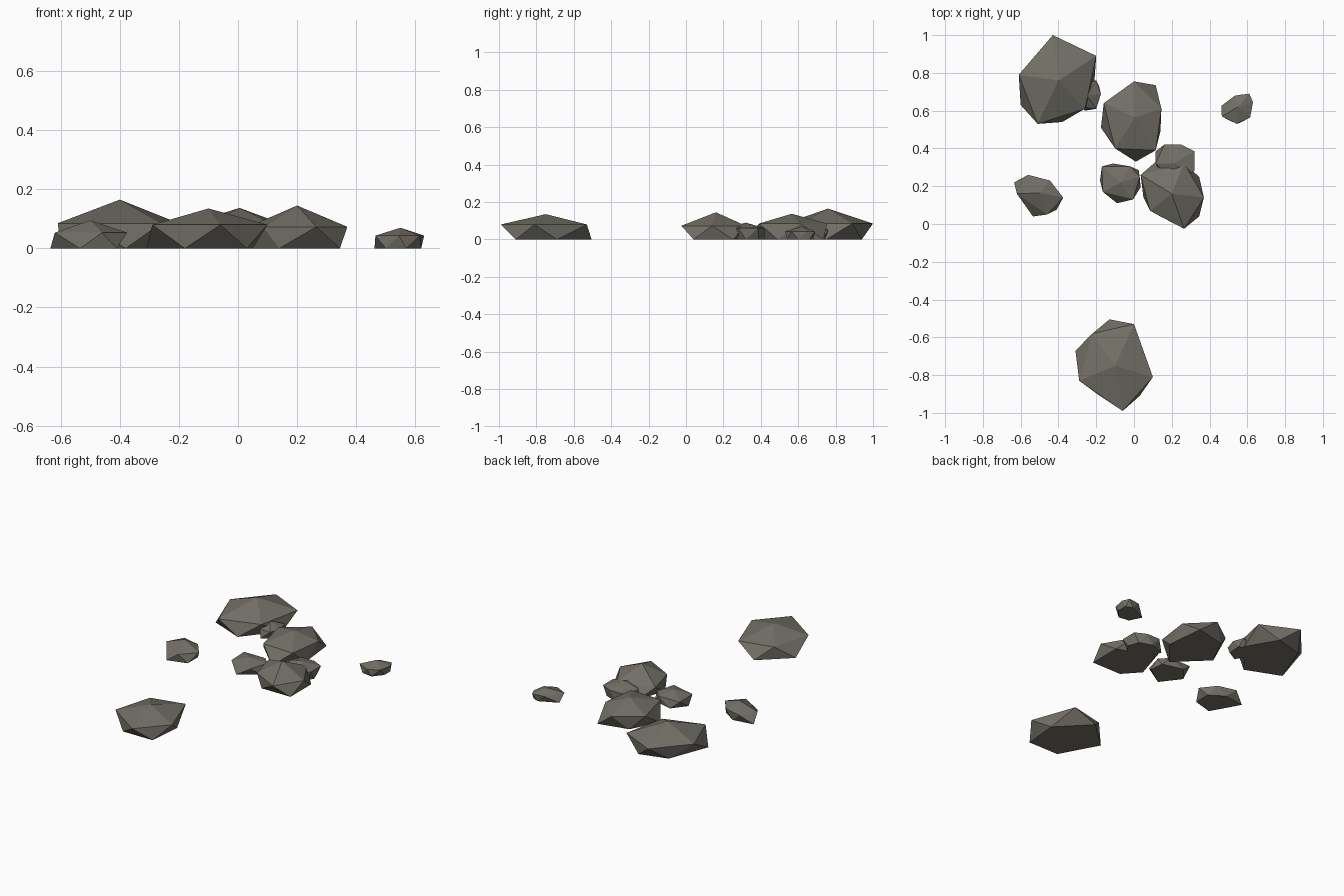
import bpy, bmesh

stone = bpy.data.materials.new("grey_brown_stone")
stone.diffuse_color = (0.17, 0.16, 0.135, 1)


def rock(name, apex, ring_z, ring, base):
    """Faceted stone: a peak, a wide shoulder ring and a ground ring."""
    bm = bmesh.new()
    bm.verts.new(apex)
    for x, y in ring:
        bm.verts.new((x, y, ring_z))
    for x, y in base:
        bm.verts.new((x, y, 0))
    res = bmesh.ops.convex_hull(bm, input=bm.verts)
    loose = {v for v in res["geom_interior"] + res["geom_unused"]
             if isinstance(v, bmesh.types.BMVert) and not v.link_faces}
    bmesh.ops.delete(bm, geom=list(loose), context='VERTS')
    bmesh.ops.recalc_face_normals(bm, faces=bm.faces)
    me = bpy.data.meshes.new(name)
    bm.to_mesh(me)
    bm.free()
    me.materials.append(stone)
    bpy.context.collection.objects.link(bpy.data.objects.new(name, me))


# Large stones
rock("front_rock", (-.10, -.75, .135), .08,
     [(0, -.53), (.10, -.81), (-.06, -.99), (-.29, -.83), (-.22, -.58)],
     [(.05, -.69), (.03, -.91), (-.18, -.91), (-.31, -.67), (-.13, -.505)])
rock("back_left_rock", (-.40, .76, .165), .085,
     [(-.43, 1.0), (-.20, .89), (-.26, .61), (-.51, .53), (-.61, .79)],
     [(-.32, .94), (-.21, .75), (-.38, .54), (-.60, .63), (-.50, .89)])
rock("middle_rock", (.005, .565, .137), .085,
     [(0, .755), (-.16, .64), (-.10, .40), (.115, .39), (.145, .61)],
     [(-.08, .69), (-.175, .51), (.01, .33), (.14, .49), (.115, .735)])
rock("right_rock", (.20, .16, .145), .073,
     [(.265, .32), (.37, .14), (.265, -.025), (.085, .07), (.035, .26)],
     [(.345, .25), (.345, .04), (.14, .04), (.05, .14), (.11, .325)])

# Medium stones
rock("left_rock", (-.50, .165, .095), .053,
     [(-.56, .26), (-.445, .23), (-.375, .14), (-.46, .05), (-.62, .16)],
     [(-.50, .24), (-.41, .18), (-.41, .075), (-.535, .04), (-.635, .22)])
rock("behind_right_rock", (.21, .32, .09), .06,
     [(.16, .42), (.25, .42), (.32, .385), (.32, .28), (.22, .22), (.115, .32)],
     [(.21, .42), (.29, .39), (.315, .32), (.26, .25), (.15, .26), (.115, .385)])

# Small stones
rock("small_centre_rock", (-.07, .22, .075), .05,
     [(-.17, .305), (-.02, .305), (.03, .25), (-.005, .13), (-.165, .17)],
     [(-.11, .32), (.025, .285), (.035, .195), (-.09, .11), (-.18, .23)])
rock("small_back_rock", (-.25, .68, .085), .05,
     [(-.20, .76), (-.175, .69), (-.20, .61), (-.28, .62), (-.30, .72)],
     [(-.185, .73), (-.19, .64), (-.26, .60), (-.30, .67), (-.25, .75)])
rock("small_right_rock", (.55, .62, .07), .043,
     [(.535, .68), (.61, .69), (.63, .645), (.615, .565), (.545, .53), (.465, .57)],
     [(.58, .68), (.62, .66), (.62, .60), (.57, .54), (.50, .55), (.462, .625)])
